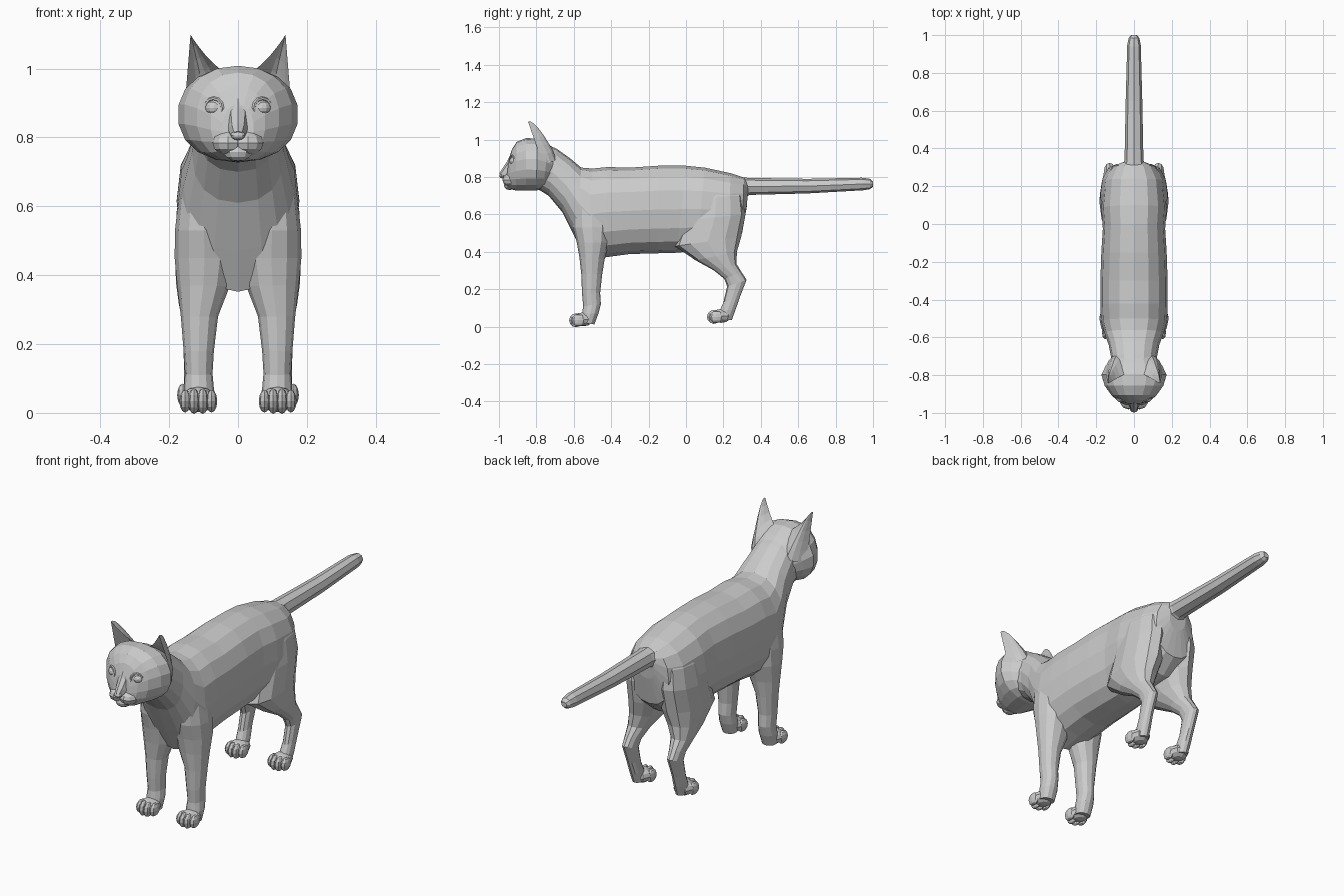
import bpy, bmesh, math
from mathutils import Vector, Matrix

if "Cube" in bpy.data.objects:
    bpy.data.objects.remove(bpy.data.objects["Cube"])


def finish(bm, name):
    bmesh.ops.recalc_face_normals(bm, faces=bm.faces)
    me = bpy.data.meshes.new(name)
    bm.to_mesh(me)
    bm.free()
    ob = bpy.data.objects.new(name, me)
    bpy.context.collection.objects.link(ob)
    return ob


def skin(bm, rings):
    """Bridge closed rings of points and cap both ends."""
    vs = [[bm.verts.new(p) for p in r] for r in rings]
    n = len(vs[0])
    for a, b in zip(vs, vs[1:]):
        for i in range(n):
            j = (i + 1) % n
            bm.faces.new((a[i], a[j], b[j], b[i]))
    bm.faces.new(vs[0])
    bm.faces.new(vs[-1])


def oval(py, pz, qy, qz, x0, x1, n, power):
    """Rounded ring through two side-view points, spanning x0..x1."""
    pts = []
    for i in range(n):
        a = 2 * math.pi * i / n
        c, s = math.cos(a), math.sin(a)
        c = math.copysign(abs(c) ** (2 / power), c)
        s = math.copysign(abs(s) ** (2 / power), s)
        pts.append(Vector(((x0 + x1) / 2 + s * (x1 - x0) / 2,
                           (py + qy) / 2 + c * (py - qy) / 2,
                           (pz + qz) / 2 + c * (pz - qz) / 2)))
    return pts


def loft(name, rows, n=14, power=2.2, side=0):
    """side=0: rows end in a half width; otherwise in inner and outer x."""
    bm = bmesh.new()
    rings = []
    for r in rows:
        x0, x1 = (-r[4], r[4]) if side == 0 else (side * r[4], side * r[5])
        rings.append(oval(*r[:4], x0, x1, n, power))
    skin(bm, rings)
    return finish(bm, name)


def blobs(name, items, u=10, v=6):
    """One object made from several ellipsoids (centre, radii)."""
    bm = bmesh.new()
    for c, r in items:
        bmesh.ops.create_uvsphere(bm, u_segments=u, v_segments=v, radius=1,
                                  matrix=Matrix.Translation(c) @ Matrix.Diagonal((*r, 1)))
    return finish(bm, name)


def union(base, others):
    bpy.context.view_layer.objects.active = base
    for ob in others:
        m = base.modifiers.new("union", 'BOOLEAN')
        m.operation, m.solver, m.object = 'UNION', 'EXACT', ob
        bpy.ops.object.modifier_apply(modifier=m.name)
        bpy.data.objects.remove(ob)


# Torso and neck: top point, bottom point, half width
body = loft("cat_body", [
    (.335, .775, .325, .64, .05), (.31, .797, .30, .50, .115),
    (.24, .82, .22, .43, .158), (.10, .85, .06, .405, .173),
    (0, .86, -.05, .395, .165), (-.15, .86, -.15, .392, .173),
    (-.30, .85, -.30, .388, .178), (-.42, .853, -.42, .372, .178),
    (-.50, .845, -.53, .352, .175), (-.56, .85, -.59, .47, .158),
    (-.62, .90, -.66, .61, .134), (-.69, .95, -.735, .70, .120),
    (-.76, .98, -.80, .74, .12)], n=16, power=2.3)

# Head
head = loft("head", [
    (-.68, .935, -.74, .745, .108), (-.735, .975, -.765, .735, .150),
    (-.795, 1.005, -.80, .728, .175), (-.855, 1.008, -.855, .727, .158),
    (-.905, .988, -.91, .728, .120), (-.93, .95, -.948, .737, .080),
    (-.948, .895, -.962, .765, .045)], n=18)

# Tail
tail = loft("tail", [
    (.25, .80, .28, .67, .07), (.34, .795, .34, .704, .05),
    (.65, .79, .65, .712, .044), (.94, .796, .95, .729, .036),
    (.985, .79, .985, .735, .028), (1.0, .775, 1.0, .748, .015)], n=8)

# Legs: front point, back point, inner x, outer x
FRONT = [(-.58, .76, -.42, .74, .03, .130), (-.605, .64, -.40, .62, .02, .172),
         (-.604, .53, -.40, .53, .015, .183), (-.584, .45, -.412, .45, .01, .184),
         (-.57, .37, -.435, .36, .025, .176), (-.56, .28, -.448, .28, .058, .166),
         (-.556, .18, -.459, .18, .070, .158), (-.55, .11, -.455, .12, .074, .154),
         (-.555, .07, -.468, .07, .07, .157), (-.56, .02, -.49, .012, .075, .152)]
HIND = [(.07, .77, .25, .765, .03, .125), (.02, .69, .305, .70, .01, .160),
        (-.01, .57, .318, .60, .005, .178), (-.06, .43, .295, .48, .008, .183),
        (.05, .355, .272, .40, .04, .180), (.15, .30, .27, .335, .075, .172),
        (.205, .255, .298, .29, .092, .163), (.22, .215, .324, .25, .098, .160),
        (.20, .13, .287, .155, .100, .157), (.18, .085, .265, .09, .095, .157),
        (.165, .04, .245, .035, .095, .153)]
parts = [head, tail]
for s in (1, -1):
    parts.append(loft("front_leg", FRONT, n=12, power=2.1, side=s))
    parts.append(loft("hind_leg", HIND, n=12, power=2.1, side=s))
union(body, parts)

# Paws with four toes each
for s in (1, -1):
    for name, x, y, z in (("front_paw", .115, -.55, 0), ("hind_paw", .122, .187, .018)):
        items = [((s * x, y, z + .039), (.05, .056, .037))]
        for k in range(4):
            d = k - 1.5
            mid = abs(d) < 1
            items.append(((s * x + d * .0255, y - (.038 if mid else .024), z + .034),
                          (.0165, .037, .037 if mid else .033)))
        blobs(name, items, 8, 6)

# Muzzle: whisker pads, chin, nose tip, and the bridge above them
blobs("muzzle", [((.029, -.932, .784), (.047, .05, .036)),
                 ((-.029, -.932, .784), (.047, .05, .036)),
                 ((0, -.942, .757), (.040, .032, .027)),
                 ((0, -.982, .806), (.022, .016, .014))])
loft("nose_bridge", [(-.928, .945, -.86, .90, .040), (-.955, .885, -.88, .83, .036),
                     (-.984, .842, -.90, .79, .030), (-.999, .818, -.93, .785, .021)],
     n=10, power=2)

# Eyes with lids
for s in (1, -1):
    blobs("eye", [((s * .07, -.918, .885), (.026, .026, .022))], 12, 8)
    bpy.ops.mesh.primitive_torus_add(location=(s * .07, -.929, .885),
                                     rotation=(math.pi / 2, 0, s * .5),
                                     major_segments=12, minor_segments=6,
                                     major_radius=.028, minor_radius=.006)
    bpy.context.object.name = "eyelid"

# Ears: crescent sections shrinking towards the tip, hollow to the front
for s in (1, -1):
    inner, outer = Vector((.052, -.795, .998)), Vector((.152, -.785, .925))
    tip = Vector((.138, -.845, 1.097))
    rings = []
    for t in (-.3, 0, .25, .5, .75, .9, .98):
        a, b = inner.lerp(tip, t), outer.lerp(tip, t)
        a.z -= .008 * math.sin(math.pi * max(t, 0))
        bulge = Vector((0, .078, -.02 + .04 * max(t, 0))) * min(1, 1 - t) ** .5
        ring = []
        for k in range(7):
            u = k / 6
            ring.append(a.lerp(b, u) + bulge * math.sin(math.pi * u) ** .8)
        for k in range(1, 6):
            u = 1 - k / 6
            ring.append(a.lerp(b, u) + bulge * .8 * math.sin(math.pi * u) ** .8)
        rings.append([Vector((s * p.x, p.y, p.z)) for p in ring])
    bm = bmesh.new()
    skin(bm, rings)
    finish(bm, "ear")
